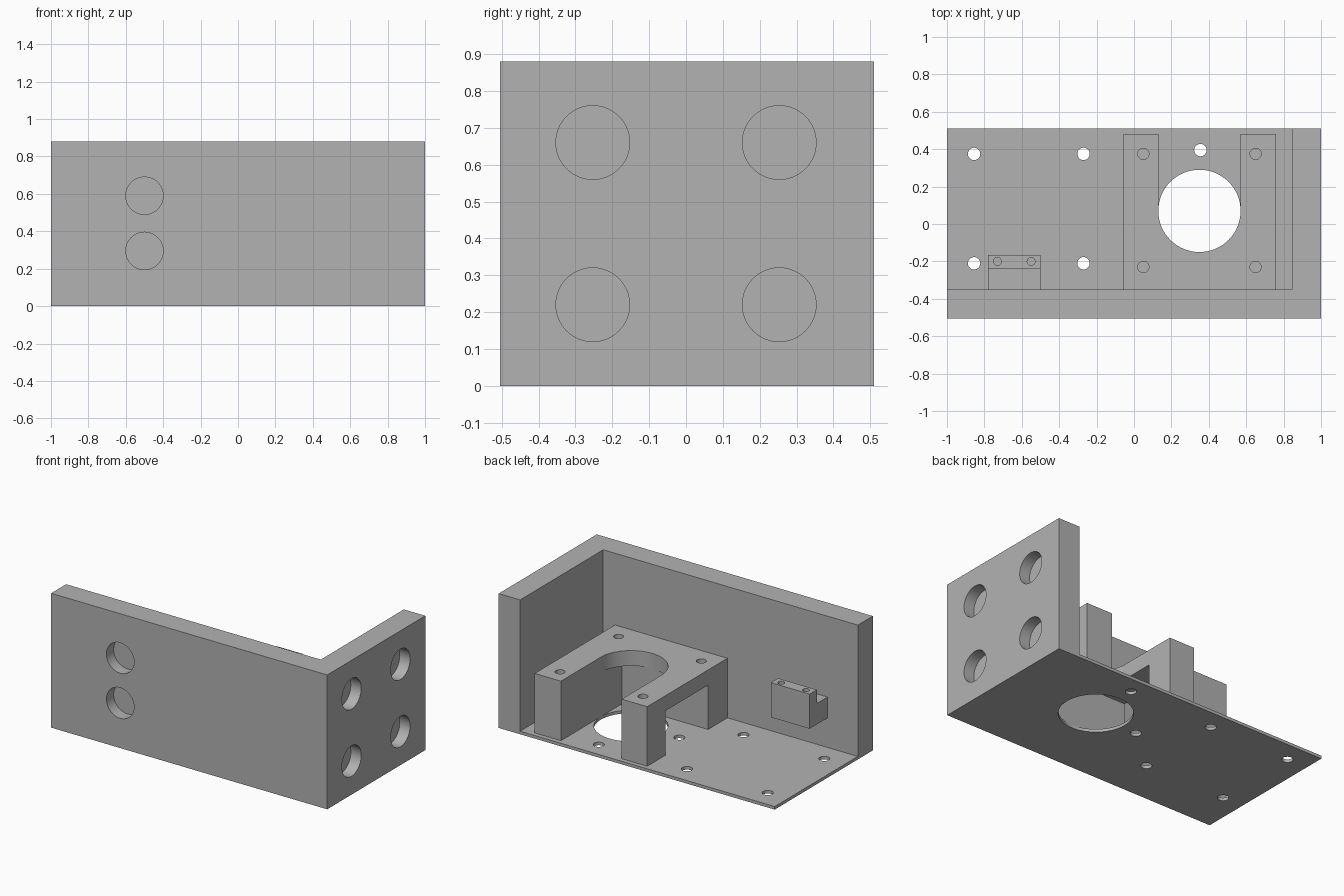
import bpy, bmesh
from math import cos, sin, pi
from mathutils import Matrix, Vector

cube = bpy.data.objects.get("Cube")
if cube:
    bpy.data.objects.remove(cube, do_unlink=True)

grey = bpy.data.materials.new("plain_grey")
grey.use_nodes = True
grey.diffuse_color = (0.448, 0.448, 0.448, 1)
grey.node_tree.nodes["Principled BSDF"].inputs["Base Color"].default_value = grey.diffuse_color

BASE_Z, WALL_Z = 0.02, 0.88
WALL_X, WALL_Y = 0.845, -0.35        # inner faces of the two walls
BACK, FRONT = 0.51, -0.505
BLIND = 0.075                        # depth of the blind wall holes


def prism(name, points, z0, z1):
    """Extrude a plan outline from z0 to z1."""
    bm = bmesh.new()
    face = bm.faces.new([bm.verts.new((x, y, z0)) for x, y in points])
    top = bmesh.ops.extrude_face_region(bm, geom=[face])["geom"]
    verts = [v for v in top if isinstance(v, bmesh.types.BMVert)]
    bmesh.ops.translate(bm, verts=verts, vec=(0, 0, z1 - z0))
    bmesh.ops.recalc_face_normals(bm, faces=bm.faces)
    mesh = bpy.data.meshes.new(name)
    bm.to_mesh(mesh)
    bm.free()
    mesh.materials.append(grey)
    obj = bpy.data.objects.new(name, mesh)
    bpy.context.collection.objects.link(obj)
    return obj


def rect(x0, x1, y0, y1):
    return [(x0, y0), (x1, y0), (x1, y1), (x0, y1)]


def add_hole(bm, centre, axis, radius, depth):
    """Add a cylinder reaching the given depth either side of centre."""
    turn = Vector((0, 0, 1)).rotation_difference(Vector(axis)).to_matrix().to_4x4()
    bmesh.ops.create_cone(bm, cap_ends=True, segments=64, radius1=radius, radius2=radius,
                          depth=2 * depth, matrix=Matrix.Translation(centre) @ turn)


def cut(obj, cutter):
    """Subtract the cutter, bake the result and remove the cutter."""
    cutter.hide_render = True
    mod = obj.modifiers.new("cut", "BOOLEAN")
    mod.operation, mod.solver, mod.object = "DIFFERENCE", "EXACT", cutter
    graph = bpy.context.evaluated_depsgraph_get()
    baked = bpy.data.meshes.new_from_object(obj.evaluated_get(graph))
    obj.modifiers.clear()
    obj.data = baked
    bpy.data.objects.remove(cutter, do_unlink=True)


def drill(obj, holes):
    bm = bmesh.new()
    for hole in holes:
        add_hole(bm, *hole)
    mesh = bpy.data.meshes.new("drill")
    bm.to_mesh(mesh)
    bm.free()
    mesh.materials.append(grey)
    cutter = bpy.data.objects.new("drill", mesh)
    bpy.context.collection.objects.link(cutter)
    cut(obj, cutter)


X, Y, Z = (1, 0, 0), (0, 1, 0), (0, 0, 1)

# Thin floor with a large bore and screw holes
floor = prism("floor_plate", rect(-1, WALL_X, WALL_Y, BACK), 0, BASE_Z)
screws = [(x, y) for x in (-0.855, -0.27) for y in (0.375, -0.21)]
screws += [(0.355, 0.395), (0.02, 0.04)]
drill(floor, [((0.35, 0.07, 0), Z, 0.22, 0.1)]
      + [((x, y, 0), Z, 0.033, 0.1) for x, y in screws])

# L-shaped walls with blind round pockets
walls = prism("corner_walls", [(-1, FRONT), (1, FRONT), (1, BACK), (WALL_X, BACK),
                               (WALL_X, WALL_Y), (-1, WALL_Y)], 0, WALL_Z)
drill(walls, [((-0.5, FRONT, z), Y, 0.1, BLIND) for z in (0.295, 0.59)]
      + [((1, y, z), X, 0.1, BLIND) for y in (-0.253, 0.253) for z in (0.22, 0.66)])

# Mount: U-shaped block, opened underneath on one side
arc = [(0.35 + 0.22 * cos(a), 0.07 + 0.22 * sin(a))
       for a in (pi + pi * i / 32 for i in range(33))]
outline = [(0.76, 0.48), (0.76, WALL_Y), (-0.055, WALL_Y), (-0.055, 0.48), (0.13, 0.48)]
mount = prism("mount_block", outline + arc + [(0.57, 0.48)], BASE_Z, 0.41)
cut(mount, prism("opening", rect(-0.2, 0.57, -0.15, 0.29), -0.1, 0.31))
drill(mount, [((x, y, 0.41), Z, 0.03, 0.1) for x in (0.05, 0.65) for y in (0.375, -0.23)])

# Small stepped bracket on the long wall
bracket = prism("wall_bracket", rect(-0.78, -0.5, WALL_Y, -0.165), 0.213, 0.44)
cut(bracket, prism("step", rect(-0.9, -0.4, -0.5, -0.24), 0.35, 0.6))
drill(bracket, [((x, -0.2, 0.44), Z, 0.021, 0.08) for x in (-0.73, -0.55)])

# Smooth bores, crisp edges
bpy.ops.object.select_all(action="DESELECT")
for part in (floor, walls, mount, bracket):
    part.select_set(True)
bpy.context.view_layer.objects.active = floor
bpy.ops.object.shade_smooth_by_angle(angle=pi / 6)
